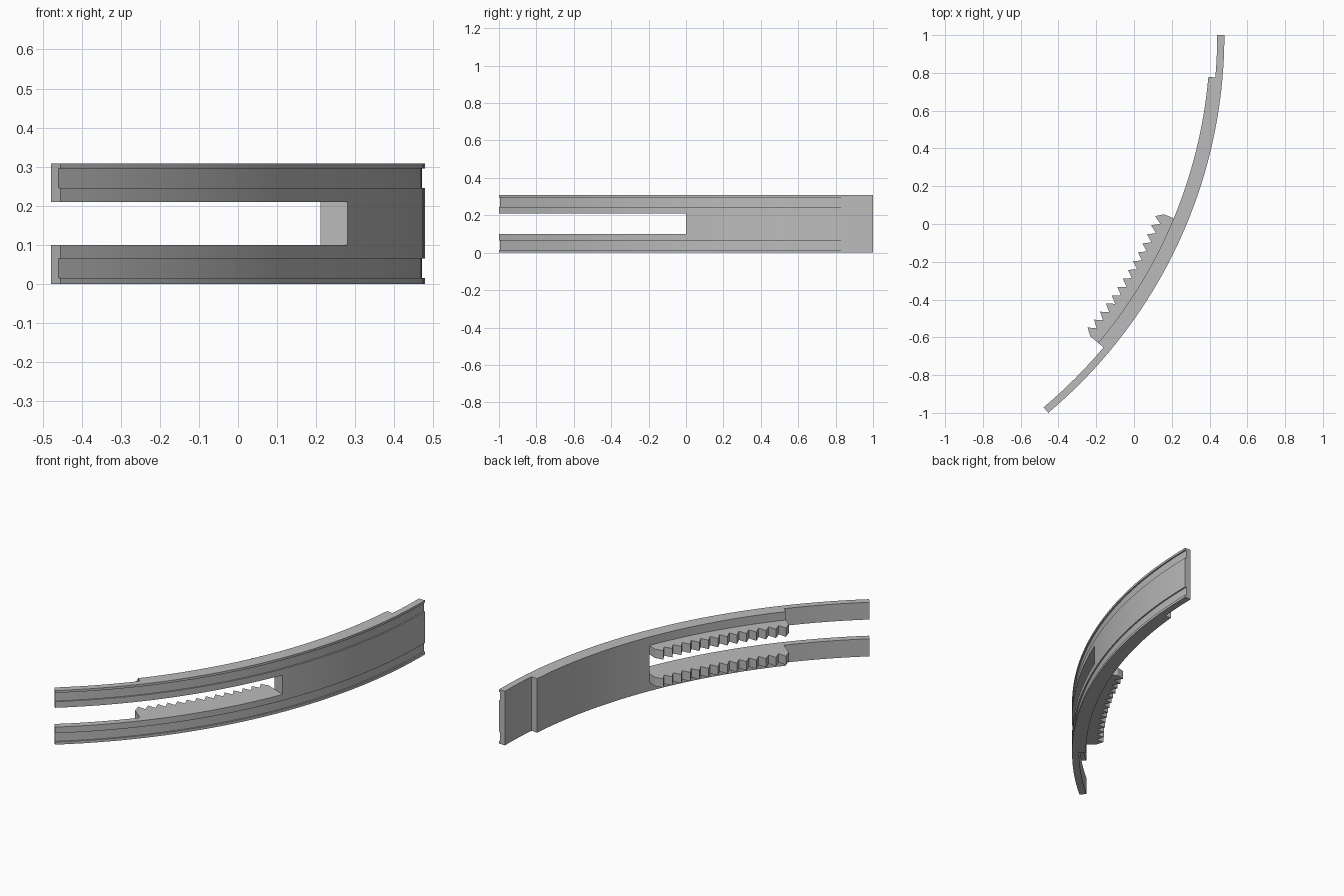
import bpy, bmesh
from math import sin, cos, radians

cube = bpy.data.objects.get("Cube")
if cube:
    bpy.data.objects.remove(cube)

CX, CY = -2.1316, 1.0          # centre of the arc
STEP = radians(1.25)           # one segment, also one tooth
SEGS = 40
STEP_SEG, SLOT_SEG, THICK_END = 4, 18, 32
R_OUT, R_GROOVE, R_THIN, R_THICK = 2.61, 2.602, 2.572, 2.535
R_ROOT, R_TIP = 2.48, 2.44
SLOT_LOW, SLOT_HIGH, HEIGHT = 0.10, 0.21, 0.308

grey = bpy.data.materials.new("plain grey")
grey.use_nodes = True
colour = (0.5, 0.5, 0.5, 1)
grey.diffuse_color = colour
grey.node_tree.nodes["Principled BSDF"].inputs["Base Color"].default_value = colour


def polar(r, seg, z):
    return (CX + r * cos(seg * STEP), CY - r * sin(seg * STEP), z)


def finish(bm, name):
    bmesh.ops.recalc_face_normals(bm, faces=bm.faces)
    mesh = bpy.data.meshes.new(name)
    bm.to_mesh(mesh)
    bm.free()
    mesh.materials.append(grey)
    obj = bpy.data.objects.new(name, mesh)
    bpy.context.collection.objects.link(obj)
    bpy.ops.object.select_all(action='DESELECT')
    obj.select_set(True)
    bpy.context.view_layer.objects.active = obj
    bpy.ops.object.shade_smooth_by_angle(angle=radians(20))
    return obj


# Curved band: polar cells, skinned wherever a solid cell meets an empty one
R = [R_THICK, R_THIN, R_GROOVE, R_OUT]
Z = [0, 0.015, 0.065, SLOT_LOW, SLOT_HIGH, 0.245, 0.295, HEIGHT]
GROOVES, SLOT = (1, 5), 3


def solid(i, s, k):
    if not (0 <= i < len(R) - 1 and 0 <= s < SEGS and 0 <= k < len(Z) - 1):
        return False
    if k == SLOT and s >= SLOT_SEG:
        return False                       # open slot
    if i == 0:
        return STEP_SEG <= s < THICK_END   # thicker middle
    return not (i == 2 and k in GROOVES)   # shallow outer grooves


bm = bmesh.new()
verts = {}


def corner(c):
    if c not in verts:
        verts[c] = bm.verts.new(polar(R[c[0]], c[1], Z[c[2]]))
    return verts[c]


for i in range(len(R) - 1):
    for s in range(SEGS):
        for k in range(len(Z) - 1):
            if not solid(i, s, k):
                continue
            for axis in range(3):
                for side in (0, 1):
                    near = [i, s, k]
                    near[axis] += 2 * side - 1
                    if solid(*near):
                        continue
                    u, v = [a for a in range(3) if a != axis]
                    ring = []
                    for du, dv in ((0, 0), (1, 0), (1, 1), (0, 1)):
                        c = [i, s, k]
                        c[axis] += side
                        c[u] += du
                        c[v] += dv
                        ring.append(corner(tuple(c)))
                    bm.faces.new(ring)
finish(bm, "curved_band")


# Toothed racks beside the slot on the inner face
def rack(name, low, high):
    inner = [(R_ROOT if n % 2 == 0 else R_TIP, SLOT_SEG + n / 2)
             for n in range(2 * (THICK_END - SLOT_SEG) + 1)]
    outer = [(R_THICK, s) for s in range(THICK_END, SLOT_SEG - 1, -1)]
    bm = bmesh.new()
    face = bm.faces.new([bm.verts.new(polar(r, s, low)) for r, s in inner + outer])
    top = bmesh.ops.extrude_face_region(bm, geom=[face], use_keep_orig=True)
    moved = [g for g in top["geom"] if isinstance(g, bmesh.types.BMVert)]
    bmesh.ops.translate(bm, verts=moved, vec=(0, 0, high - low))
    bmesh.ops.triangulate(bm, faces=[f for f in bm.faces if len(f.verts) > 4])
    finish(bm, name)


rack("lower_rack", SLOT_LOW - 0.05, SLOT_LOW)
rack("upper_rack", SLOT_HIGH, SLOT_HIGH + 0.05)
